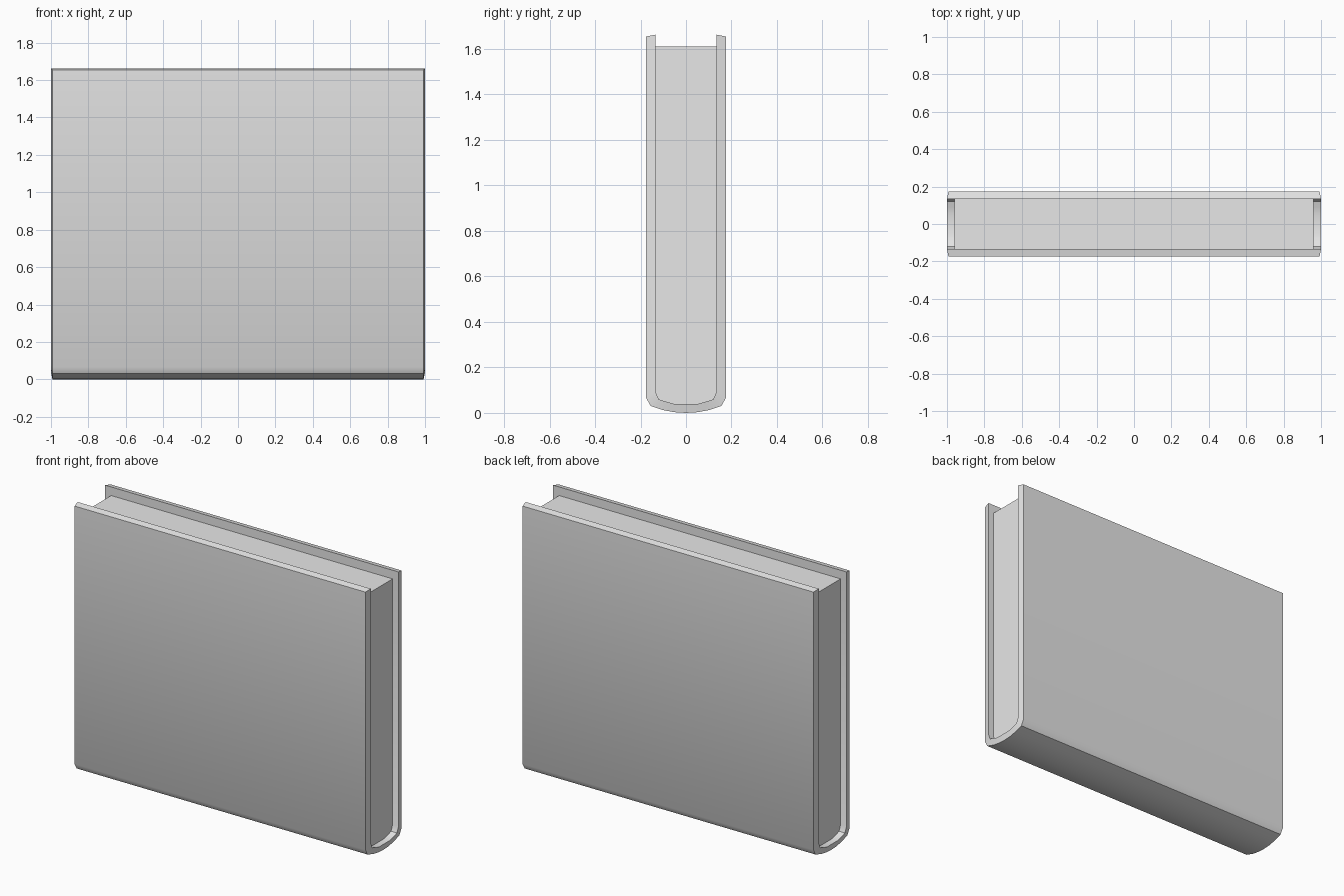
import bpy
import bmesh
import math

default_cube = bpy.data.objects.get("Cube")
if default_cube:
    bpy.data.objects.remove(default_cube, do_unlink=True)

# One plain grey
GREY = (0.8, 0.8, 0.8, 1.0)
grey = bpy.data.materials.new("light grey")
grey.use_nodes = True
grey.diffuse_color = GREY
grey.node_tree.nodes["Principled BSDF"].inputs["Base Color"].default_value = GREY


def mirrored(half):
    """Complete a half profile (y < 0, top to bottom) with its mirror image."""
    return half + [(-y, z) for y, z in reversed(half) if y != 0]


def finish(bm, name):
    bmesh.ops.recalc_face_normals(bm, faces=bm.faces)
    mesh = bpy.data.meshes.new(name)
    bm.to_mesh(mesh)
    bm.free()
    mesh.materials.append(grey)
    obj = bpy.data.objects.new(name, mesh)
    bpy.context.collection.objects.link(obj)
    bpy.ops.object.select_all(action="DESELECT")
    obj.select_set(True)
    bpy.context.view_layer.objects.active = obj
    bpy.ops.object.shade_smooth_by_angle(angle=math.radians(35))
    return obj


def row(bm, profile, x):
    return [bm.verts.new((x, y, z)) for y, z in profile]


def bridge(bm, a, b):
    for i in range(len(a) - 1):
        bm.faces.new((a[i], a[i + 1], b[i + 1], b[i]))


# Profiles of the wrapped cover, spine at the bottom
outer = mirrored([(-0.175, 1.655), (-0.175, 0.065), (-0.155, 0.03),
                  (-0.1, 0.012), (-0.05, 0.003), (0, 0)])
inner = mirrored([(-0.135, 1.663), (-0.135, 0.095), (-0.12, 0.06),
                  (-0.09, 0.05), (-0.055, 0.04), (0, 0.04)])

# Cover: outside and inside skins, joined by slightly slanted rims
bm = bmesh.new()
out_l, out_r = (row(bm, outer, x) for x in (-0.992, 0.992))
in_l, in_r = (row(bm, inner, x) for x in (-1, 1))
for a, b in ((out_l, out_r), (in_l, in_r), (out_l, in_l), (out_r, in_r)):
    bridge(bm, a, b)
for i in (0, -1):
    bm.faces.new((out_l[i], out_r[i], in_r[i], in_l[i]))
finish(bm, "cover")

# Page block: fills the cover, set back from its three open edges
pages = [(y, min(z, 1.61)) for y, z in inner]
bm = bmesh.new()
left, right = (row(bm, pages, x) for x in (-0.96, 0.96))
bridge(bm, left + left[:1], right + right[:1])
bm.faces.new(left)
bm.faces.new(right)
finish(bm, "page_block")
